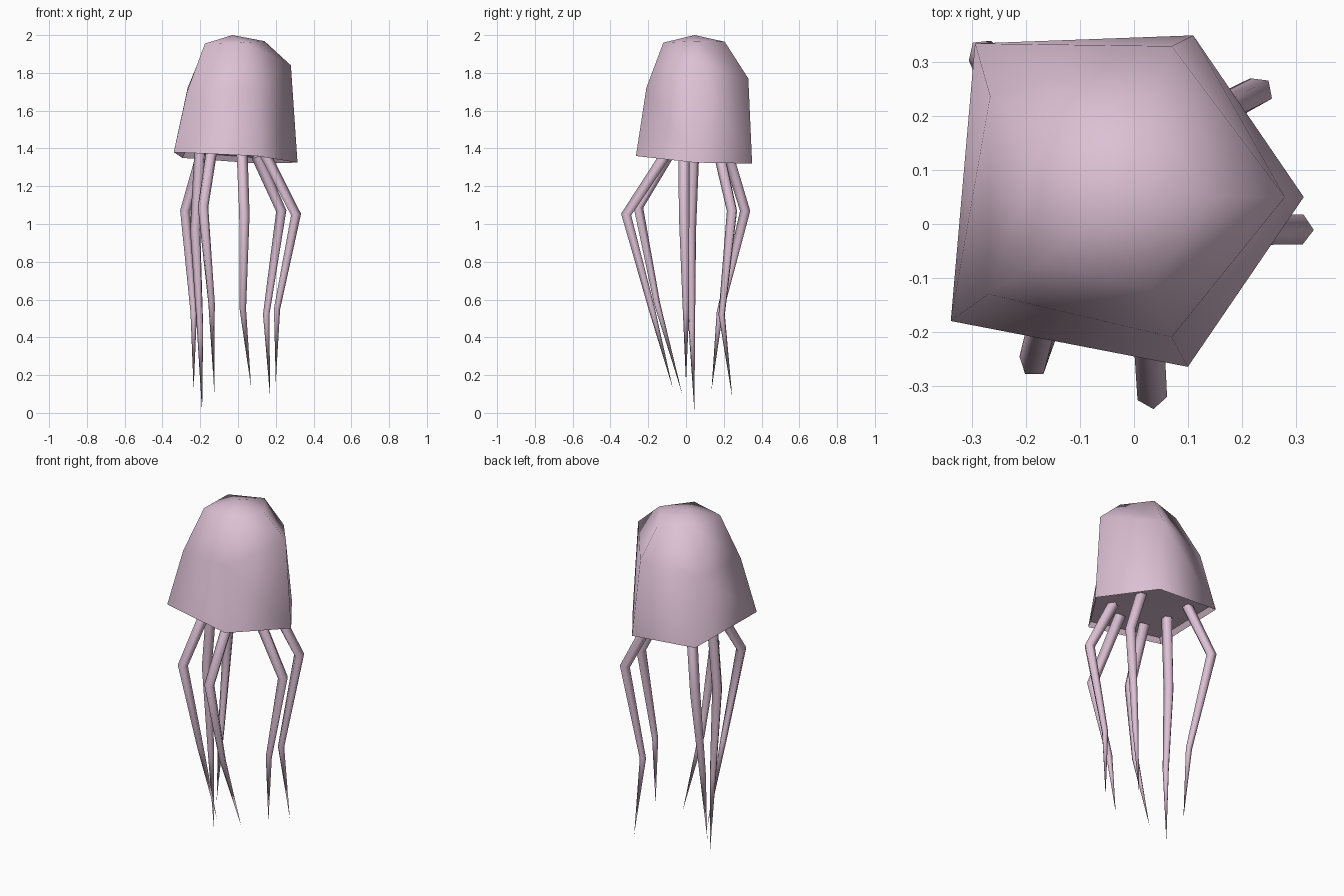
import bpy, bmesh, math
from mathutils import Vector

if "Cube" in bpy.data.objects:
    bpy.data.objects.remove(bpy.data.objects["Cube"])

pink = bpy.data.materials.new("pale pink")
pink.diffuse_color = (0.72, 0.53, 0.66, 1)
pink.use_nodes = True
pink.node_tree.nodes["Principled BSDF"].inputs["Base Color"].default_value = pink.diffuse_color


def finish(bm, name):
    bmesh.ops.recalc_face_normals(bm, faces=bm.faces)
    mesh = bpy.data.meshes.new(name)
    bm.to_mesh(mesh)
    bm.free()
    mesh.materials.append(pink)
    obj = bpy.data.objects.new(name, mesh)
    bpy.context.collection.objects.link(obj)
    return obj


# Bell: three uneven five-sided rings under a single apex
rim = [(-0.34, -0.18, 1.38), (0.10, -0.265, 1.36), (0.315, 0.05, 1.325),
       (0.11, 0.35, 1.32), (-0.295, 0.335, 1.35)]
shoulder = [(-0.27, -0.13, 1.70), (0.07, -0.21, 1.72), (0.28, 0.05, 1.84),
            (0.07, 0.33, 1.77), (-0.267, 0.237, 1.72)]
crown = [(-0.175, -0.07, 1.955), (0.03, -0.12, 1.96), (0.14, 0.05, 1.968),
         (0.03, 0.205, 1.965), (-0.17, 0.15, 1.955)]

bm = bmesh.new()
rings = [[bm.verts.new(p) for p in ring] for ring in (rim, shoulder, crown)]
apex = bm.verts.new((-0.03, 0.045, 2.0))
for low, high in zip(rings, rings[1:]):
    for i in range(5):
        j = (i + 1) % 5
        bm.faces.new((low[i], low[j], high[i]))
        bm.faces.new((low[j], high[j], high[i]))
for i in range(5):
    bm.faces.new((rings[2][i], rings[2][(i + 1) % 5], apex))
for f in bm.faces:
    f.smooth = True

# Underside: narrow lip leading up to a recessed cap
inner = [bm.verts.new((x * 0.95, y * 0.95, z + 0.03)) for x, y, z in rim]
hub = bm.verts.new((-0.02, 0.05, 1.385))
for i in range(5):
    j = (i + 1) % 5
    bm.faces.new((rings[0][i], rings[0][j], inner[j], inner[i]))
    bm.faces.new((inner[i], inner[j], hub))
    bm.edges.get((rings[0][i], rings[0][j])).smooth = False
finish(bm, "bell")


# Tentacles: tapered five-sided tubes bent at a knee and a lower joint
def tentacle(name, points, radii=(0.031, 0.029, 0.018), sides=5):
    pts = [Vector(p) for p in points]
    out = Vector((pts[1].x, pts[1].y, 0)).normalized()
    bm = bmesh.new()
    loops = []
    for k, r in enumerate(radii):
        before = pts[max(k - 1, 0)]
        tangent = ((pts[k + 1] - pts[k]).normalized()
                   + (pts[k] - before).normalized()).normalized()
        side = tangent.cross(out).normalized()
        front = side.cross(tangent)
        loops.append([bm.verts.new(pts[k] + r * (math.cos(a) * front + math.sin(a) * side))
                      for a in (math.tau * i / sides for i in range(sides))])
    tip = bm.verts.new(pts[-1])
    bm.faces.new(loops[0])
    for i in range(sides):
        j = (i + 1) % sides
        for a, b in zip(loops, loops[1:]):
            bm.faces.new((a[i], a[j], b[j], b[i]))
        bm.faces.new((loops[-1][i], loops[-1][j], tip))
    for f in bm.faces:
        f.smooth = len(f.verts) < 5
    finish(bm, name)


tentacle("front_tentacle",
         [(0.02, -0.09, 1.39), (0.033, -0.315, 1.05), (0.025, -0.18, 0.55), (0.07, -0.07, 0.13)])
tentacle("front_left_tentacle",
         [(-0.14, -0.08, 1.39), (-0.185, -0.255, 1.09), (-0.14, -0.155, 0.58), (-0.125, -0.02, 0.10)])
tentacle("right_tentacle",
         [(0.14, -0.01, 1.37), (0.305, -0.01, 1.05), (0.205, 0.0, 0.55), (0.20, 0.0, 0.16)])
tentacle("back_right_tentacle",
         [(0.10, 0.18, 1.36), (0.23, 0.245, 1.07), (0.15, 0.19, 0.52), (0.17, 0.245, 0.08)])
tentacle("back_left_tentacle",
         [(-0.19, 0.22, 1.38), (-0.28, 0.315, 1.07), (-0.235, 0.18, 0.53), (-0.235, 0.135, 0.12)])
tentacle("left_tentacle",
         [(-0.20, 0.04, 1.39), (-0.225, 0.025, 0.97), (-0.20, 0.03, 0.45), (-0.19, 0.045, 0.0)])
